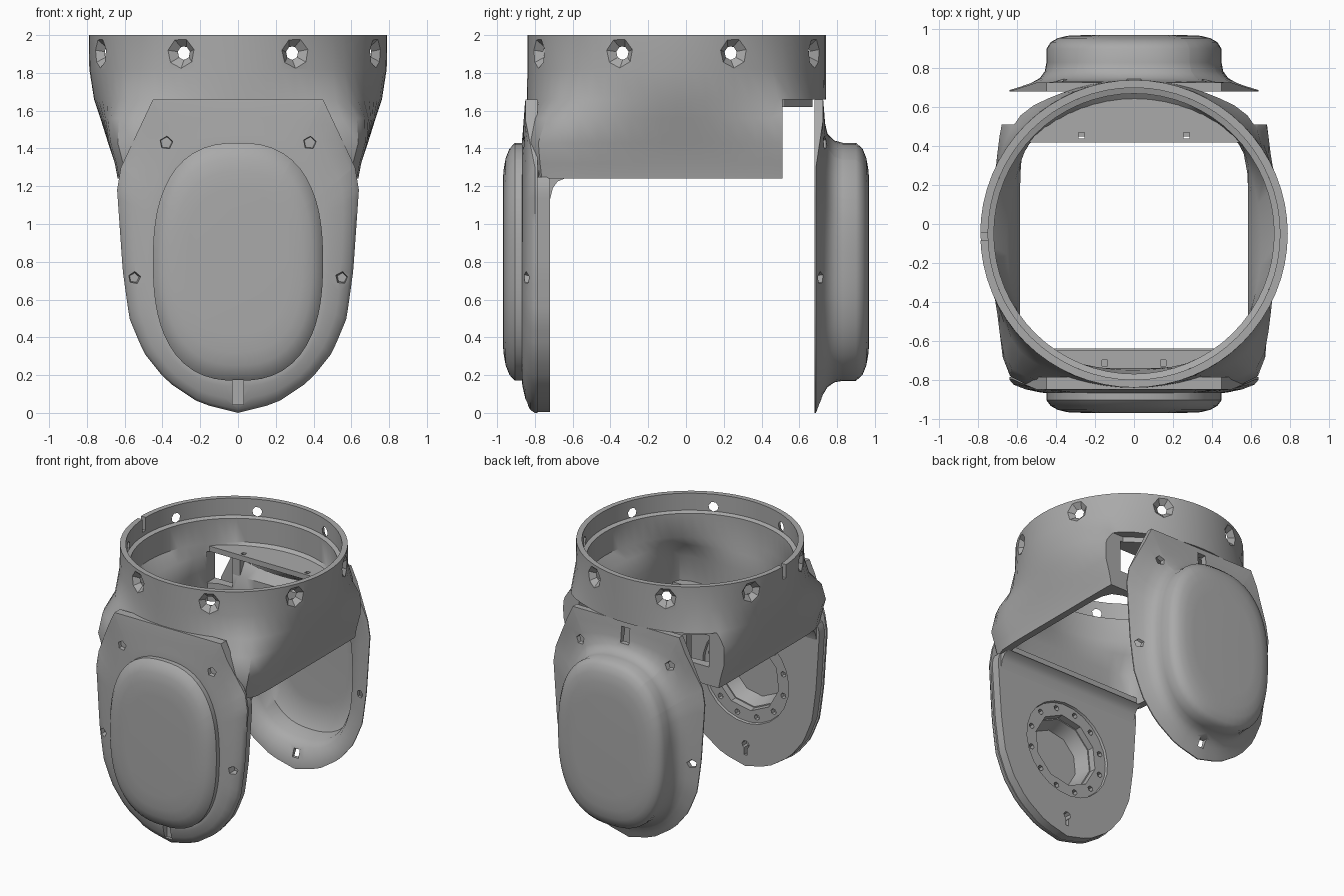
import bpy, bmesh, math
from math import sin, cos, pi, atan2

if "Cube" in bpy.data.objects:
    bpy.data.objects.remove(bpy.data.objects["Cube"])

grey = bpy.data.materials.new("plain_grey")
grey.use_nodes = True
grey.diffuse_color = (0.4, 0.4, 0.4, 1)
grey.node_tree.nodes["Principled BSDF"].inputs["Base Color"].default_value = (0.4, 0.4, 0.4, 1)


def loft(name, rings, closed=False):
    """Skin rings of points; cap both ends, or join last ring to first."""
    bm = bmesh.new()
    vs = [[bm.verts.new(p) for p in r] for r in rings]
    n = len(vs[0])
    pairs = list(zip(vs, vs[1:])) + ([(vs[-1], vs[0])] if closed else [])
    for a, b in pairs:
        for i in range(n):
            j = (i + 1) % n
            bm.faces.new((a[i], a[j], b[j], b[i]))
    if not closed:
        bm.faces.new(vs[0])
        bm.faces.new(vs[-1])
    bmesh.ops.recalc_face_normals(bm, faces=bm.faces)
    me = bpy.data.meshes.new(name)
    bm.to_mesh(me)
    bm.free()
    ob = bpy.data.objects.new(name, me)
    bpy.context.scene.collection.objects.link(ob)
    me.materials.append(grey)
    return ob


def box(name, x0, x1, y0, y1, z0, z1):
    return loft(name, [[(x0, y0, z), (x1, y0, z), (x1, y1, z), (x0, y1, z)] for z in (z0, z1)])


def rod(name, x, z, y0, y1, r0, r1, n=12):
    """Tapered rod along y."""
    return loft(name, [[(x + r * cos(2 * pi * i / n + .2), y, z + r * sin(2 * pi * i / n + .2))
                        for i in range(n)] for y, r in ((y0, r0), (y1, r1))])


def cut(ob, cutters):
    for c in cutters:
        c.hide_render = True
        m = ob.modifiers.new("cut", 'BOOLEAN')
        m.operation, m.solver, m.object = 'DIFFERENCE', 'EXACT', c
        bpy.context.view_layer.objects.active = ob
        bpy.ops.object.modifier_apply(modifier=m.name)
        bpy.data.objects.remove(c)


def smooth(ob, angle=35):
    bpy.ops.object.select_all(action='DESELECT')
    ob.select_set(True)
    bpy.context.view_layer.objects.active = ob
    bpy.ops.object.shade_smooth_by_angle(angle=math.radians(angle))


# ---- collar: round at the top, blending into a square yoke ----
CY = -0.05


def section(z, t, r, hx, y0, y1, n=64):
    pts = []
    for i in range(n):
        c, s = cos(2 * pi * i / n), sin(2 * pi * i / n)
        k = (abs(c) ** 10 + abs(s) ** 10) ** -0.1
        sx, sy = hx * k * c, (y0 + y1) / 2 + (y1 - y0) / 2 * k * s
        pts.append((r * c * (1 - t) + sx * t, (CY + r * s) * (1 - t) + sy * t, z))
    return pts


outer = [section(z, t, .79, hx, y0, .74) for z, t, hx, y0 in
         ((2, 0, .7, -.84), (1.82, .03, .7, -.84), (1.66, .28, .69, -.845), (1.56, .72, .705, -.845),
          (1.43, .97, .685, -.84), (1.32, 1, .652, -.825), (1.24, 1, .637, -.815))]
inner = [section(z, t, r, .585, -.74, .45) for z, t, r in
         ((1.24, 1, .7), (1.48, 1, .7), (1.6, .45, .71), (1.68, 0, .72),
          (1.86, 0, .72), (1.87, 0, .75), (2, 0, .75))]
collar = loft("collar_yoke", outer + inner, closed=True)
cutters = [box("back_cutter", -1, 1, .51, 1, 1, 1.66),
           box("notch_cutter", -1, -.6, -.085, -.045, 1.9, 2.1)]
for s in (-1, 1):
    cutters.append(box("window_cutter", s * .36, s * .55, .4, .6, 1.38, 1.62))
# conical sockets that only just break through the wall
for k in range(8):
    a = pi / 8 + k * pi / 4
    c = rod("hole_cutter", 0, 0, .735, .805, .022, .095, 7)
    c.rotation_euler = (0, 0, a - pi / 2)
    c.location = (0, CY, 1.905)
    cutters.append(c)
bpy.context.view_layer.update()
cut(collar, cutters)
smooth(collar)

# ---- shelves and wall inside the yoke ----
half = [(.58, .42), (.52, .52), (.30, .67)]
plan = half + [(-x, y) for x, y in reversed(half)]
shelf = loft("back_shelf", [[(x, y, z) for x, y in plan] for z in (1.62, 1.66)])
cut(shelf, [box("pin_cutter", x - .015, x + .015, .44, .47, 1.5, 1.8) for x in (-.27, .27)])
wall = box("back_wall", -.36, .36, .45, .51, 1.24, 1.63)
cut(wall, [box("opening_cutter", -.3, .3, .4, .6, 1.31, 1.61)])
front_shelf = box("front_shelf", -.58, .58, -.78, -.65, 1.243, 1.29)
cut(front_shelf, [box("pin_cutter", x - .015, x + .015, -.73, -.70, 1.27, 1.4) for x in (-.15, .15)])
fillet = [(-.72, 1.13), (-.705, 1.19), (-.68, 1.225), (-.64, 1.242), (-.72, 1.25)]
smooth(loft("yoke_fillet", [[(x, y, z) for y, z in fillet] for x in (-.6, .6)]))

# ---- shield outline and oval pad outline, sampled at shared angles ----
ZC = 0.8
side = [(0, 1.66), (.45, 1.66), (.62, 1.3), (.64, 1.18), (.61, .75), (.575, .5), (.5, .32),
        (.38, .17), (.2, .05), (0, 0)]
corner = [atan2(z - ZC, x) for x, z in side[1:4]]
angles = sorted([2 * pi * i / 64 - pi / 2 for i in range(64)] + corner + [pi - a for a in corner])


def shield(a):
    """Point where a ray from the pad centre meets the shield outline."""
    dx, dz = abs(cos(a)), sin(a)
    for (x0, z0), (x1, z1) in zip(side, side[1:]):
        den = dx * (z1 - z0) - dz * (x1 - x0)
        if abs(den) < 1e-9:
            continue
        u = (dz * x0 - dx * (z0 - ZC)) / den
        px, pz = x0 + u * (x1 - x0), z0 + u * (z1 - z0) - ZC
        if -1e-6 <= u <= 1 + 1e-6 and px * dx + pz * dz > 0:
            d = math.hypot(px, pz)
            return d * cos(a), ZC + d * sin(a)


def oval(a, k):
    c, s = cos(a), sin(a)
    ux, uz = abs(c) / .45, abs(s) / .63
    d = k * (ux ** 2.5 + uz ** 2.5) ** -.4
    return d * c, ZC + d * s


def ring(y, t, k=1.0, lift=0.0):
    """t blends shield (0) to oval (1); lift pushes the upper edge outward."""
    pts = []
    for a in angles:
        (x0, z0), (x1, z1) = shield(a), oval(a, k)
        z = z0 + (z1 - z0) * t
        top = y + lift * max(0, min(1, (z - 1.3) / .25))
        pts.append((x0 + (x1 - x0) * t, top, z))
    return pts


def screw_cutters(y0, y1):
    spots = [(s * x, z) for x, z in ((.38, 1.43), (.55, .715)) for s in (-1, 1)]
    return [rod("screw_cutter", x, z, y0, y1, .05, .026, 5) for x, z in spots]


# ---- front leg with round bearing socket ----
SZ = 0.7
leg = loft("front_leg", [[(x * .985, y, min(z, 1.25)) for x, _, z in ring(y, .03)] for y in (-.72, -.80)])
cutters = [rod("socket_cutter", 0, SZ, -.70, -.738, .37, .36, 24),
           rod("bore_cutter", 0, SZ, -.70, -.82, .275, .265, 10),
           rod("pin_cutter", 0, .17, -.70, -.77, .03, .03, 8),
           box("pin_slot_cutter", -.012, .012, -.77, -.70, .09, .16)]
for i in range(12):
    a = 2 * pi * (i + .5) / 12
    cutters.append(rod("bolt_cutter", .318 * cos(a), SZ + .318 * sin(a), -.70, -.77, .022, .022, 6))
cut(leg, cutters)
smooth(leg)

# ---- front cover with raised pad ----
cover = loft("front_cover", [
    ring(-.785, 0), ring(-.80, 0, lift=-.05), ring(-.825, .1, lift=-.028), ring(-.85, .4, lift=-.008),
    ring(-.865, .8), ring(-.868, 1, 1.02), ring(-.868, 1), ring(-.905, 1), ring(-.935, 1, .95),
    ring(-.955, 1, .87), ring(-.967, 1, .76), ring(-.97, 1, .6)])
cut(cover, screw_cutters(-.95, -.80)
    + [rod("bore_cutter", 0, SZ, -.77, -.89, .265, .22, 10),
       box("slot_cutter", -.03, .03, -1, -.815, .045, .175)])
smooth(cover)

# ---- back cover: hollow shell with flared flange ----
shell = loft("back_cover", [
    ring(.935, 1, .6), ring(.93, 1, .8), ring(.89, 1, .92), ring(.78, 1, .95), ring(.72, .85, .97),
    ring(.69, .4), ring(.68, .12), ring(.68, 0), ring(.688, 0, lift=.038), ring(.704, .25, lift=.027),
    ring(.725, .55, lift=.012), ring(.75, .8), ring(.785, .95), ring(.83, 1), ring(.90, 1),
    ring(.935, 1, .95), ring(.955, 1, .87), ring(.967, 1, .76), ring(.97, 1, .6)])
cut(shell, screw_cutters(.82, .66) + [box("slot_cutter", -.025, .025, .6, .85, .08, .14),
                                      box("top_slot_cutter", -.035, .035, .6, .85, 1.5, 1.62)])
smooth(shell, 50)
